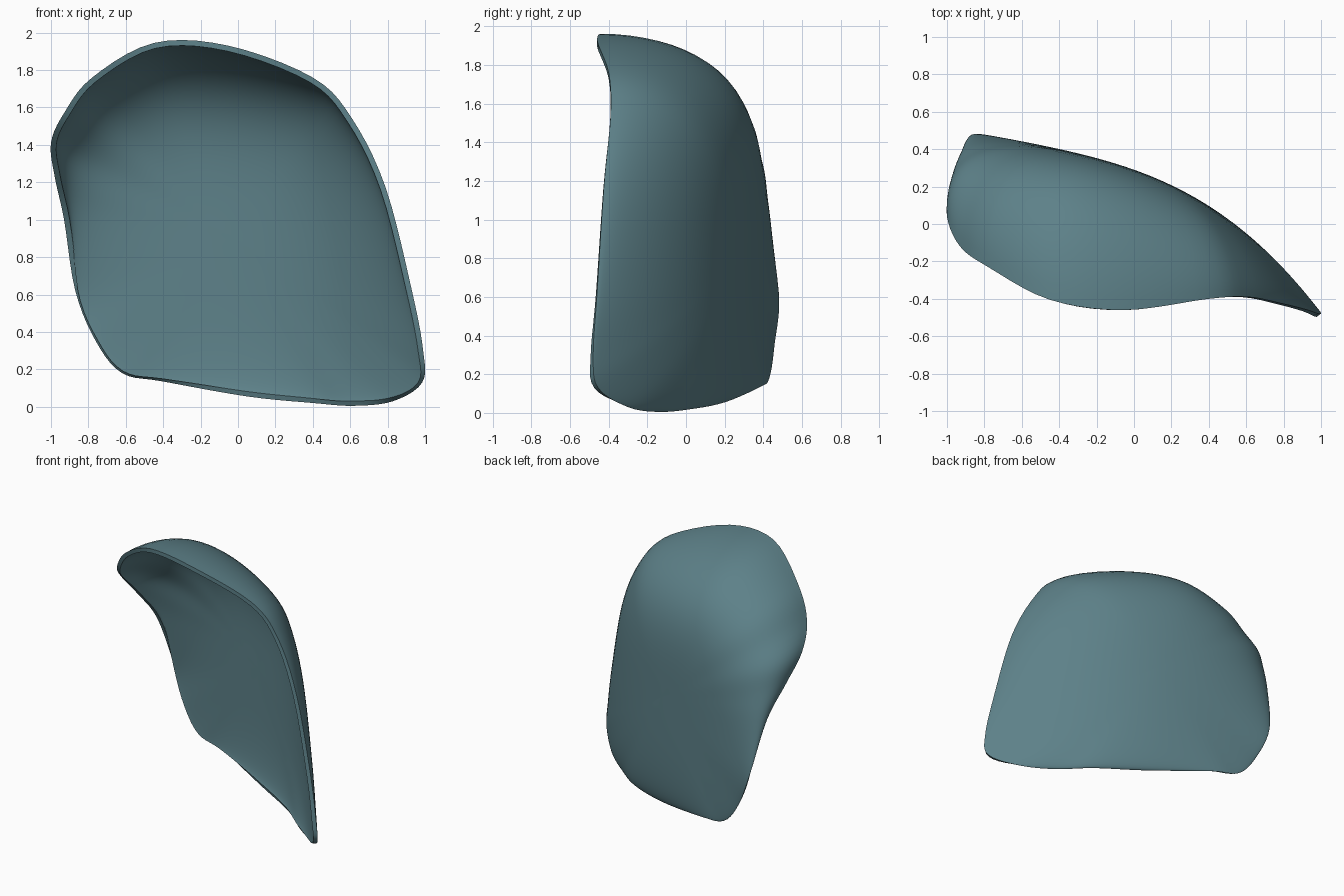
import bpy, bmesh
from mathutils import Vector

if "Cube" in bpy.data.objects:
    bpy.data.objects.remove(bpy.data.objects["Cube"])

# Rim of the shell (x, y, z), clockwise seen from the front, starting at the lower left
RIM = [(-0.62, 0.43, 0.18), (-0.76, 0.455, 0.35), (-0.87, 0.475, 0.62), (-0.93, 0.36, 1.0),
       (-0.98, 0.2, 1.23), (-1.0, 0.04, 1.41), (-0.93, -0.12, 1.57), (-0.78, -0.23, 1.76),
       (-0.45, -0.405, 1.945), (-0.05, -0.46, 1.93), (0.4, -0.4, 1.76), (0.61, -0.39, 1.54),
       (0.79, -0.425, 1.17), (0.93, -0.46, 0.62), (0.99, -0.48, 0.3), (0.985, -0.455, 0.13),
       (0.83, -0.3, 0.03), (0.62, -0.14, 0.005), (0.4, 0.03, 0.02), (0.05, 0.2, 0.055),
       (-0.4, 0.385, 0.135)]
CENTRE = Vector((0.0, 0.0, 0.9))
STEPS, RINGS = 5, 22


def smooth_loop(points, steps):
    """Closed Catmull-Rom curve through the points."""
    p, n, out = [Vector(q) for q in points], len(points), []
    for i in range(n):
        a, b, c, d = p[i - 1], p[i], p[(i + 1) % n], p[(i + 2) % n]
        for k in range(steps):
            t = k / steps
            out.append(0.5 * (2 * b + (c - a) * t + (2 * a - 5 * b + 4 * c - d) * t * t
                              + (3 * b - a - 3 * c + d) * t ** 3))
    return out


def back(x):
    """Depth of the gently bowed back at x."""
    return 0.29 - 0.356 * x - 0.257 * x * x - 0.157 * x ** 3


# Curved shell: bowed back that rolls forward to the rim
bm = bmesh.new()
rim = smooth_loop(RIM, STEPS)
n = len(rim)
rings = []
for r in range(RINGS):
    s = 1 - (r / RINGS) ** 2
    roll = 1 - (1 - s ** 4) ** 0.5
    ring = []
    for p in rim:
        q = CENTRE.lerp(p, s)
        q.y = back(q.x) - (back(p.x) - p.y) * roll
        ring.append(bm.verts.new(q))
    rings.append(ring)
middle = bm.verts.new((CENTRE.x, back(CENTRE.x), CENTRE.z))
for a, b in zip(rings, rings[1:]):
    for i in range(n):
        j = (i + 1) % n
        bm.faces.new((a[i], a[j], b[j], b[i]))
for i in range(n):
    bm.faces.new((rings[-1][i], rings[-1][(i + 1) % n], middle))

# Outer side faces backwards
bm.normal_update()
if sum(f.normal.y * f.calc_area() for f in bm.faces) < 0:
    bmesh.ops.reverse_faces(bm, faces=bm.faces[:])
mesh = bpy.data.meshes.new("curved_shell")
bm.to_mesh(mesh)
bm.free()
shell = bpy.data.objects.new("curved_shell", mesh)
bpy.context.collection.objects.link(shell)

# Blue-grey colour
mat = bpy.data.materials.new("slate_teal")
mat.diffuse_color = (0.11, 0.22, 0.25, 1)
mat.use_nodes = True
mat.node_tree.nodes["Principled BSDF"].inputs["Base Color"].default_value = mat.diffuse_color
mesh.materials.append(mat)

# Thin wall, added on the hollow side
wall = shell.modifiers.new("wall", 'SOLIDIFY')
wall.thickness = 0.03
wall.offset = -1

bpy.context.view_layer.objects.active = shell
shell.select_set(True)
bpy.ops.object.modifier_apply(modifier=wall.name)
bpy.ops.object.shade_smooth_by_angle(angle=0.9)
